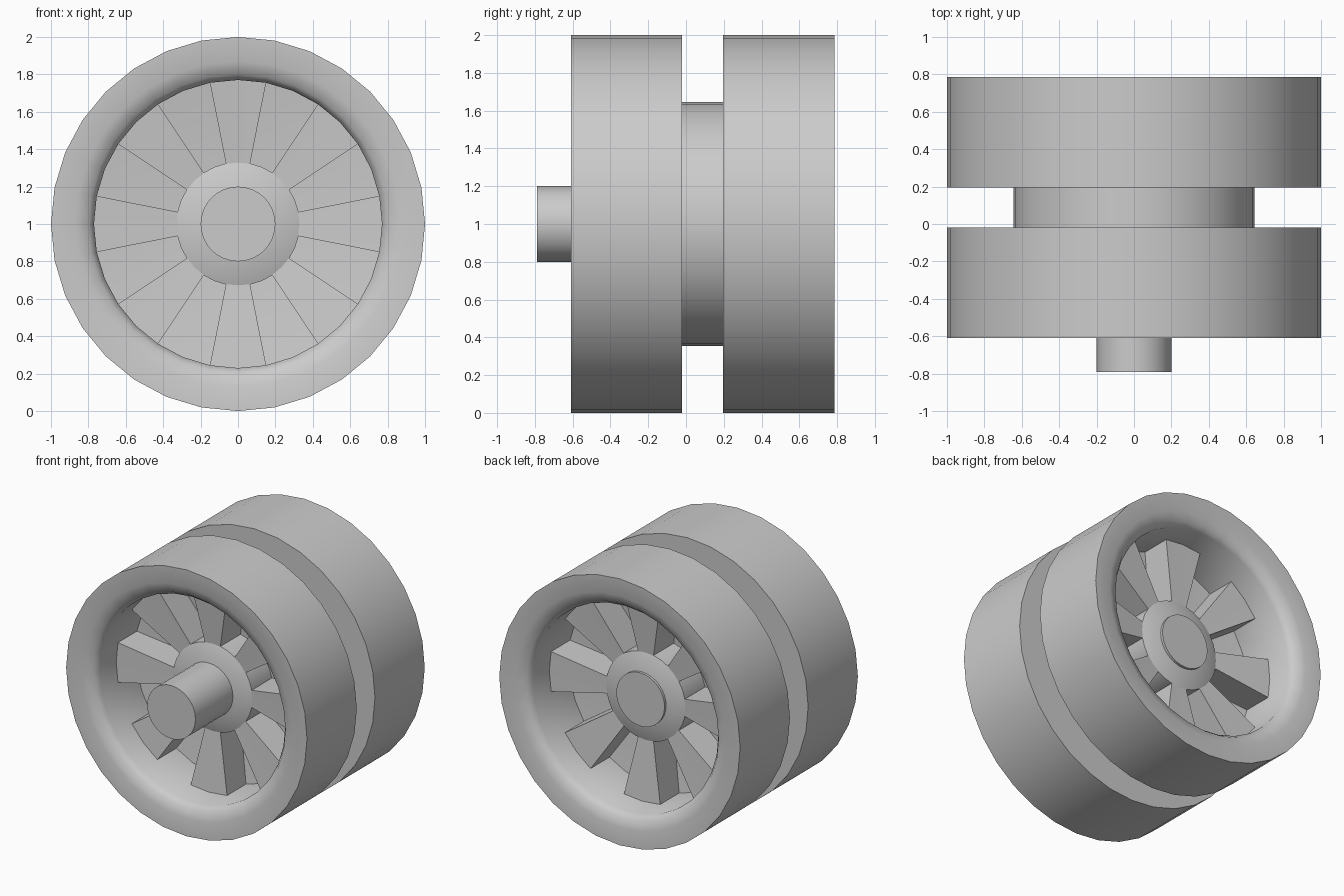
import bpy, bmesh, math

if "Cube" in bpy.data.objects:
    bpy.data.objects.remove(bpy.data.objects["Cube"])

SEG = 32
STEP = 2 * math.pi / SEG
MID = 0.088  # plane that the two wheels mirror about


def finish(bm, name):
    bmesh.ops.remove_doubles(bm, verts=bm.verts, dist=1e-5)
    bmesh.ops.recalc_face_normals(bm, faces=bm.faces)
    mesh = bpy.data.meshes.new(name)
    bm.to_mesh(mesh)
    bm.free()
    ob = bpy.data.objects.new(name, mesh)
    bpy.context.collection.objects.link(ob)
    bpy.ops.object.select_all(action='DESELECT')
    ob.select_set(True)
    bpy.context.view_layer.objects.active = ob
    bpy.ops.object.shade_smooth_by_angle(angle=math.radians(50))
    return ob


def point(r, a, y):
    return (r * math.sin(a), y, 1 + r * math.cos(a))


def lathe(name, profile, place=lambda y: y):
    """Spin (radius, y) points about the axle line; end points are capped."""
    bm = bmesh.new()
    rings = [[bm.verts.new(point(r, i * STEP, place(y))) for i in range(SEG)]
             for r, y in profile]
    for a, b in zip(rings, rings[1:]):
        for i in range(SEG):
            j = (i + 1) % SEG
            bm.faces.new((a[i], a[j], b[j], b[i]))
    bm.faces.new(rings[0])
    bm.faces.new(rings[-1])
    return finish(bm, name)


def spokes(name, place):
    """Eight thick wedge spokes, each two segments wide."""
    bm = bmesh.new()
    for k in range(8):
        cols = []
        for d in (-1, 0, 1):
            a = (4 * k + d) * STEP
            cols.append([bm.verts.new(point(r, a, place(y))) for r, y in
                         ((0.32, -0.30), (0.775, -0.345), (0.775, -0.10), (0.32, -0.05))])
        for a, b in zip(cols, cols[1:]):
            for i in range(4):
                j = (i + 1) % 4
                bm.faces.new((a[i], a[j], b[j], b[i]))
        bm.faces.new(cols[0])
        bm.faces.new(cols[2])
    return finish(bm, name)


# Tyre with rolled lip, dished rim floor and inner drum
tyre = [(0.32, -0.06), (0.77, -0.12), (0.77, -0.54), (0.80, -0.58), (0.87, -0.605),
        (1.0, -0.61), (1.0, -0.02), (0.645, -0.02), (0.645, MID)]
# Stepped hub
hub = [(0.33, -0.04), (0.33, -0.30), (0.20, -0.345)]

for side, place in (("front", lambda y: y), ("back", lambda y: 2 * MID - y)):
    lathe(side + "_tyre", tyre, place)
    lathe(side + "_hub", hub, place)
    spokes(side + "_spokes", place)

# Axle running through both wheels and out of the front
lathe("axle", [(0.20, -0.79), (0.20, 0.54)])
